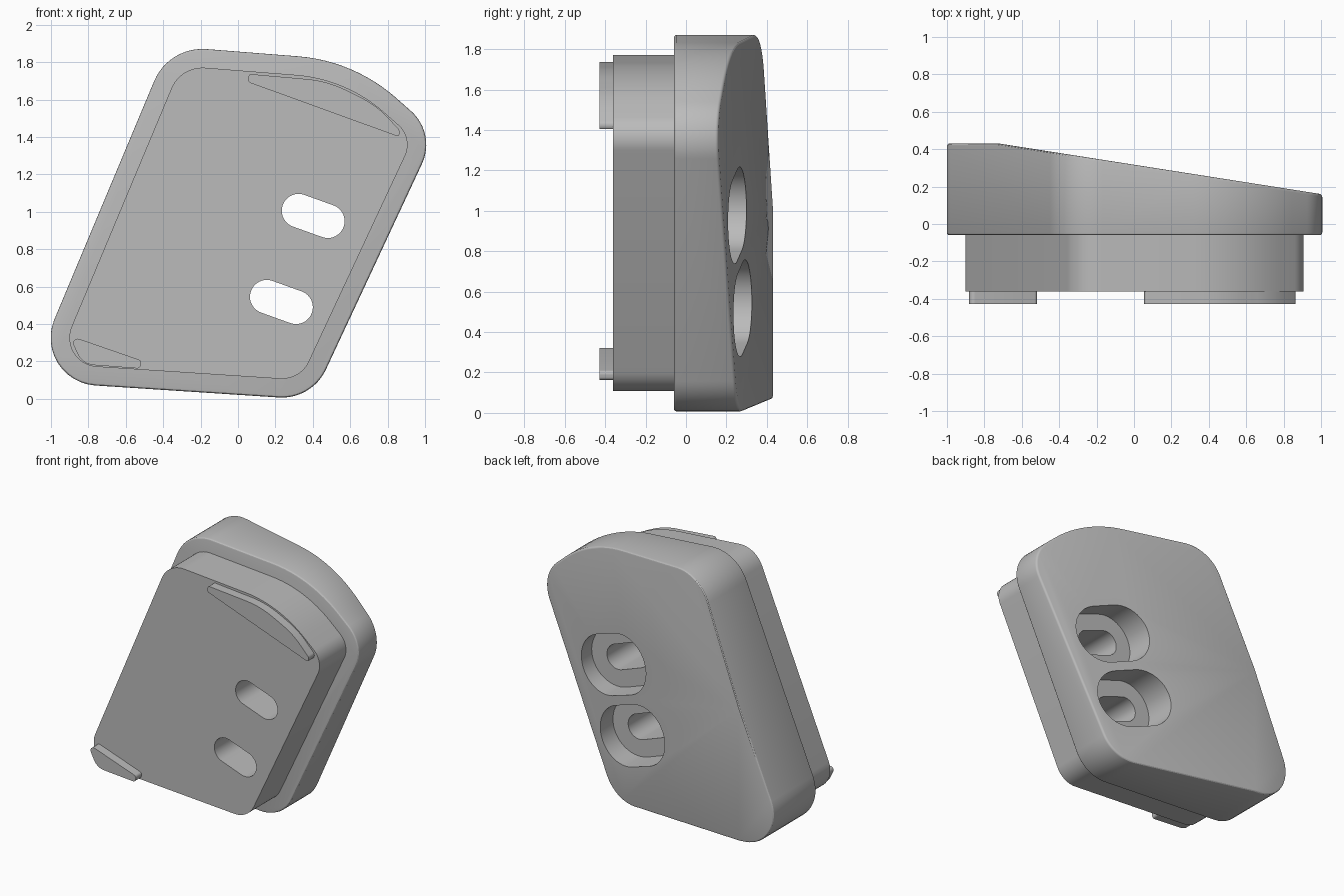
import bpy, bmesh
from math import cos, sin, pi, atan2
from mathutils import Vector

default = bpy.data.objects.get("Cube")
if default:
    bpy.data.objects.remove(default, do_unlink=True)

grey = bpy.data.materials.new("plain grey")
grey.use_nodes = True
colour = (0.5, 0.5, 0.5, 1)
grey.diffuse_color = colour
grey.node_tree.nodes["Principled BSDF"].inputs["Base Color"].default_value = colour


def rounded(corners, inset=0, steps=12):
    """Clockwise (x, z, radius) corners turned into a filleted outline."""
    pts = []
    for i, (x, z, r) in enumerate(corners):
        here = Vector((x, z))
        a = (Vector(corners[i - 1][:2]) - here).normalized()
        b = (Vector(corners[(i + 1) % len(corners)][:2]) - here).normalized()
        half = a.angle(b) / 2
        centre = here + (a + b).normalized() * r / sin(half)
        start = here + a * r * cos(half) / sin(half) - centre
        turn = pi - 2 * half
        first = atan2(start.y, start.x)
        for k in range(steps + 1):
            t = first - turn * k / steps
            pts.append(centre + Vector((cos(t), sin(t))) * (r - inset))
    return pts


def slot(x, z, radius, steps=24):
    """Stadium outline around a centre, with the shared slot tilt."""
    run = Vector((0.078, -0.028))
    tilt = atan2(run.y, run.x)
    pts = []
    for side in (1, -1):
        for k in range(steps + 1):
            t = tilt + side * pi / 2 - pi * k / steps
            pts.append(Vector((x, z)) + run * side + Vector((cos(t), sin(t))) * radius)
    return pts


def prism(name, outline, front, back, slope=None):
    """Extrude an outline along y; optionally slice the back with a sloping plane."""
    bm = bmesh.new()
    face = bm.faces.new([bm.verts.new((p[0], front, p[1])) for p in outline])
    ext = bmesh.ops.extrude_face_region(bm, geom=[face])["geom"]
    moved = [v for v in ext if isinstance(v, bmesh.types.BMVert)]
    bmesh.ops.translate(bm, verts=moved, vec=(0, back - front, 0))
    if slope:
        point, normal = slope
        cut = bmesh.ops.bisect_plane(bm, geom=bm.verts[:] + bm.edges[:] + bm.faces[:],
                                     plane_co=point, plane_no=normal, clear_outer=True)
        rim = [e for e in bm.edges if e.is_boundary]
        bmesh.ops.holes_fill(bm, edges=rim, sides=0)
    bmesh.ops.recalc_face_normals(bm, faces=bm.faces[:])
    mesh = bpy.data.meshes.new(name)
    bm.to_mesh(mesh)
    bm.free()
    mesh.materials.append(grey)
    obj = bpy.data.objects.new(name, mesh)
    bpy.context.collection.objects.link(obj)
    return obj


def finish(obj, cutters=(), bevel=0):
    """Apply bevel and cuts, then smooth the rounded walls."""
    bpy.ops.object.select_all(action="DESELECT")
    obj.select_set(True)
    bpy.context.view_layer.objects.active = obj
    if bevel:
        mod = obj.modifiers.new("edge", "BEVEL")
        mod.width, mod.segments, mod.angle_limit = bevel, 3, 0.8
        bpy.ops.object.modifier_apply(modifier=mod.name)
    for cutter in cutters:
        mod = obj.modifiers.new("cut", "BOOLEAN")
        mod.operation, mod.solver, mod.object = "DIFFERENCE", "EXACT", cutter
        bpy.ops.object.modifier_apply(modifier=mod.name)
    bpy.ops.object.shade_smooth_by_angle(angle=0.5)


# Leaning outline shared by the body and the plug
shape = [(-1.12, 0.095, 0.255), (-0.37, 1.886, 0.28), (0.62, 1.808, 0.9),
         (1.06, 1.42, 0.24), (0.395, -0.004, 0.26)]
body = prism("wedge_body", rounded(shape), -0.06, 0.43,
             slope=((-0.72, 0.43, 0), (0.157, 1, 0)))
plug = prism("front_plug", rounded(shape, inset=0.1), -0.362, -0.06)

# Screw slots with wide counterbores at the back
holes, bores = [], []
for x, z in ((0.402, 0.978), (0.232, 0.518)):
    holes.append(prism("slot_cutter", slot(x, z, 0.09), -0.6, 0.6))
    bores.append(prism("bore_cutter", slot(x, z, 0.212), 0.09, 0.6))

finish(body, holes + bores, bevel=0.014)
finish(plug, holes)
for cutter in holes + bores:
    bpy.data.objects.remove(cutter, do_unlink=True)

# Raised locating ribs on the front
upper = [(0.05, 1.695, 0.02), (0.06, 1.737, 0.015), (0.48, 1.7, 0.6),
         (0.74, 1.57, 0.5), (0.875, 1.425, 0.03), (0.855, 1.403, 0.012)]
lower = [(-0.905, 0.34, 0.025), (-0.515, 0.205, 0.02), (-0.525, 0.162, 0.018),
         (-0.83, 0.185, 0.1)]
for name, corners in (("upper_rib", upper), ("lower_rib", lower)):
    finish(prism(name, rounded(corners, steps=8), -0.428, -0.355))
